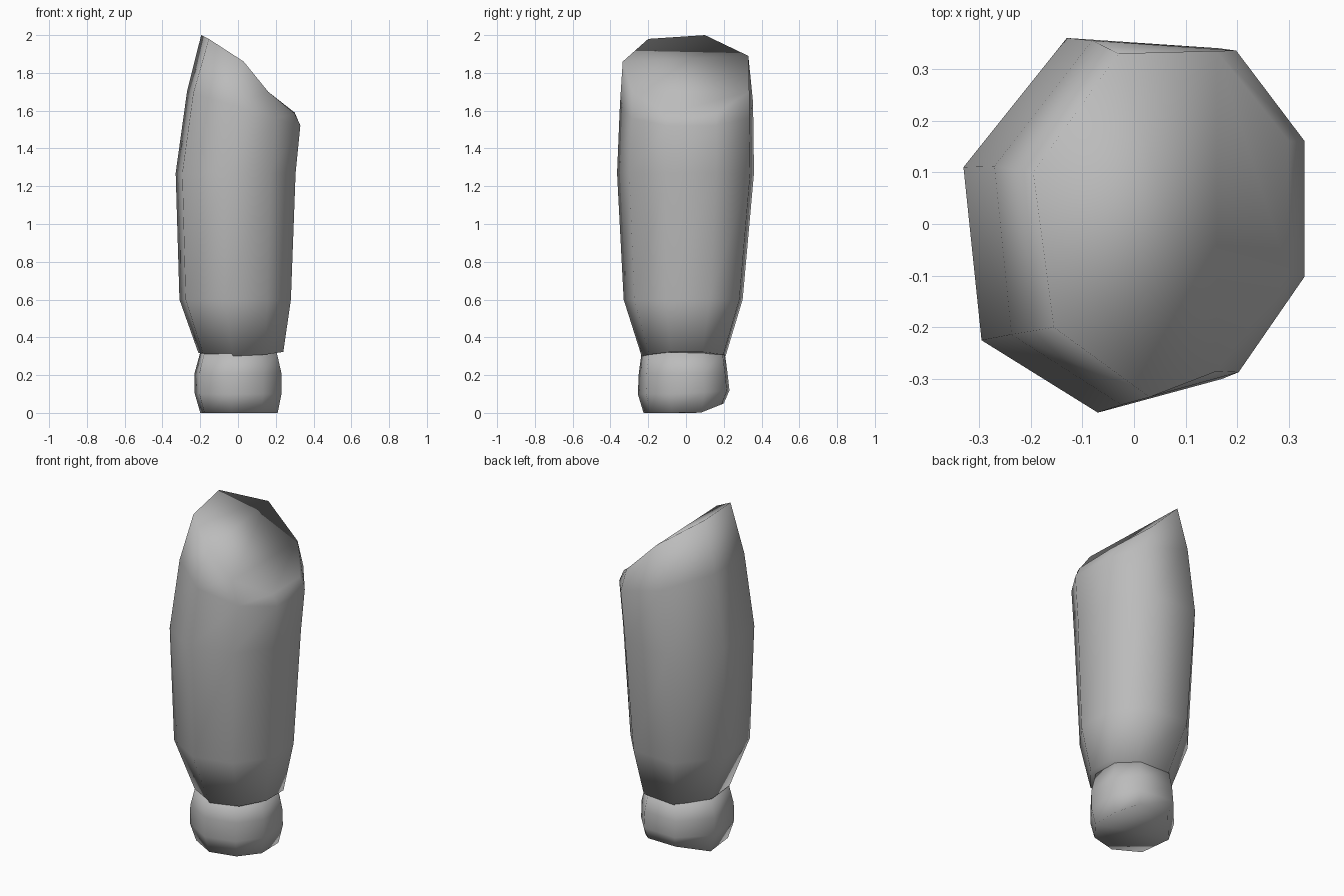
import bpy, bmesh
from mathutils import Vector

cube = bpy.data.objects.get("Cube")
if cube:
    bpy.data.objects.remove(cube, do_unlink=True)

grey = bpy.data.materials.new("plain_grey")
grey.use_nodes = True
colour = (0.5, 0.5, 0.5, 1)
grey.diffuse_color = colour
grey.node_tree.nodes["Principled BSDF"].inputs["Base Color"].default_value = colour

# Uneven octagonal cross-section at the widest level, counter-clockwise
OUTLINE = [(-0.33, 0.11), (-0.295, -0.225), (-0.07, -0.365), (0.17, -0.30),
           (0.305, -0.11), (0.305, 0.16), (0.165, 0.34), (-0.13, 0.36)]


def ring(x0, x1, y0, y1, height):
    """Fit the outline to the given extents; height is a function of x and y."""
    points = []
    for x, y in OUTLINE:
        px = x0 + (x + 0.33) / 0.635 * (x1 - x0)
        py = y0 + (y + 0.365) / 0.725 * (y1 - y0)
        points.append(Vector((px, py, height(px, py))))
    return points


def loft(name, rings):
    """Skin the rings, cap the bottom, and close the top with strips."""
    bm = bmesh.new()
    loops = [[bm.verts.new(p) for p in r] for r in rings]
    n = len(OUTLINE)
    for a, b in zip(loops, loops[1:]):
        for i in range(n):
            j = (i + 1) % n
            bm.faces.new((a[i], a[j], b[j], b[i]))
    bm.faces.new(loops[0][::-1])
    top = loops[-1]
    for low, high in ((0, 1), (7, 2), (6, 3)):
        bm.faces.new((top[low], top[high], top[high + 1], top[low - 1]))
    bmesh.ops.recalc_face_normals(bm, faces=bm.faces)
    mesh = bpy.data.meshes.new(name)
    bm.to_mesh(mesh)
    bm.free()
    mesh.materials.append(grey)
    for face in mesh.polygons:
        face.use_smooth = True
    obj = bpy.data.objects.new(name, mesh)
    bpy.context.collection.objects.link(obj)
    return obj


# Slanted rim at the top of the body
rim = [Vector(p) for p in [
    (-0.195, 0.10, 2.0), (-0.155, -0.20, 1.98), (0.03, -0.335, 1.86),
    (0.16, -0.285, 1.70), (0.30, -0.10, 1.585), (0.30, 0.16, 1.59),
    (0.16, 0.335, 1.70), (-0.03, 0.33, 1.89)]]

# Tall body, swelling in the middle
loft("body", [
    ring(-0.21, 0.24, -0.235, 0.21, lambda x, y: 0.30 + 0.4 * x * x),
    ring(-0.31, 0.28, -0.33, 0.30, lambda x, y: 0.60),
    ring(-0.33, 0.305, -0.365, 0.36, lambda x, y: 1.27),
    ring(-0.27, 0.33, -0.35, 0.355, lambda x, y: 1.62 - 0.3 * x),
    rim])

# Short rounded foot with its underside lifted at the back
loft("foot", [
    ring(-0.20, 0.21, -0.225, 0.20, lambda x, y: max(0, 0.4 * (y - 0.075))),
    ring(-0.23, 0.23, -0.255, 0.23, lambda x, y: 0.10 + 0.08 * max(0, y)),
    ring(-0.23, 0.23, -0.25, 0.22, lambda x, y: 0.21),
    ring(-0.20, 0.205, -0.235, 0.205, lambda x, y: 0.32)])
